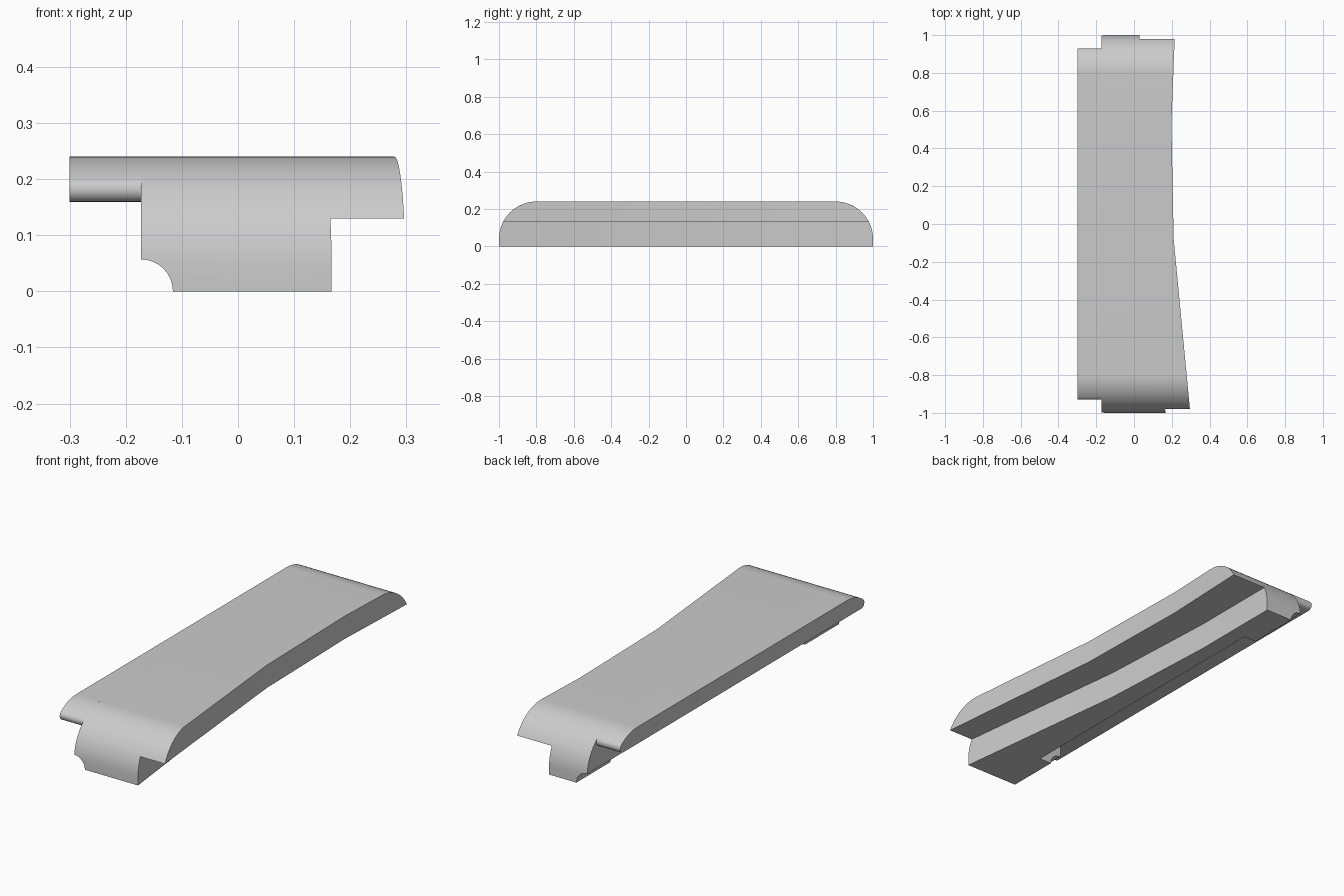
import bpy
import bmesh
from math import sqrt, sin, cos, pi, radians

cube = bpy.data.objects.get("Cube")
if cube:
    bpy.data.objects.remove(cube)

grey = bpy.data.materials.new("plain_grey")
grey.use_nodes = True
grey.diffuse_color = (0.6, 0.6, 0.6, 1)
grey.node_tree.nodes["Principled BSDF"].inputs["Base Color"].default_value = (0.6, 0.6, 0.6, 1)

# Main dimensions
LEFT, STEP, LIP_LEFT, LIP_Z = -0.173, 0.13, -0.30, 0.16
R, CY, CZ = 0.2, 0.8, 0.04          # rounded ends
EDGE_Y = (-1, -0.08, 0.53, 1)       # bends of the side walls
UPPER_X = (0.298, 0.21, 0.198, 0.216)
LOWER_X = (0.167, 0.06, 0.03, 0.03)


def side(y, xs):
    for i in range(3):
        if y <= EDGE_Y[i + 1]:
            t = (y - EDGE_Y[i]) / (EDGE_Y[i + 1] - EDGE_Y[i])
            return xs[i] + t * (xs[i + 1] - xs[i])
    return xs[-1]


def dome(y):
    d = max(0, abs(y) - CY)
    return CZ + sqrt(max(0, R * R - d * d))


def finish(name, bm):
    bmesh.ops.remove_doubles(bm, verts=bm.verts, dist=1e-5)
    bmesh.ops.recalc_face_normals(bm, faces=bm.faces)
    mesh = bpy.data.meshes.new(name)
    bm.to_mesh(mesh)
    bm.free()
    mesh.materials.append(grey)
    obj = bpy.data.objects.new(name, mesh)
    bpy.context.collection.objects.link(obj)
    return obj


def loft(name, ys, low, high, xs):
    """Join rectangular sections along y."""
    bm = bmesh.new()
    rings = []
    for y in ys:
        x, top = side(y, xs), min(high, dome(y))
        rings.append([bm.verts.new(p) for p in
                      ((LEFT, y, low), (x, y, low), (x, y, top), (LEFT, y, top))])
    for a, b in zip(rings, rings[1:]):
        for i in range(4):
            j = (i + 1) % 4
            bm.faces.new((a[i], a[j], b[j], b[i]))
    bm.faces.new(rings[0])
    bm.faces.new(rings[-1])
    return finish(name, bm)


def extrude(name, points, vec):
    bm = bmesh.new()
    face = bm.faces.new([bm.verts.new(p) for p in points])
    new = bmesh.ops.extrude_face_region(bm, geom=[face])["geom"]
    bmesh.ops.translate(bm, vec=vec, verts=[v for v in new if isinstance(v, bmesh.types.BMVert)])
    return finish(name, bm)


def stations(limit):
    arc = [CY + R * sin(i * pi / 32) for i in range(17)]
    arc = [y for y in arc if y < limit - 1e-4] + [limit]
    return sorted([-y for y in arc] + list(EDGE_Y[1:3]) + arc)


# Upper slab and lower body
step_end = CY + sqrt(R * R - (STEP - CZ) ** 2)
upper = loft("upper_slab", stations(step_end), STEP, 1, UPPER_X)
lower_ys = sorted(stations(1) + [-step_end, step_end])
lower = loft("lower_body", lower_ys, 0, STEP, LOWER_X)

# Lip along the left side, with rolled-under ends
r, phi = 0.0225, radians(53)
half = [(CY + R * cos(a), CZ + R * sin(a))
        for a in (pi / 2 + (phi - pi / 2) * i / 10 for i in range(11))]
fy, fz = CY + (R - r) * cos(phi), CZ + (R - r) * sin(phi)
half += [(fy + r * cos(a), fz + r * sin(a))
         for a in (phi - (phi + pi / 2) * i / 8 for i in range(1, 9))]
outline = half + [(-y, z) for y, z in reversed(half)]
lip = extrude("left_lip", [(LIP_LEFT, y, z) for y, z in outline], (LEFT - LIP_LEFT, 0, 0))

# Cutters: long recess under the left side, and cove on the lower left edge
recess = extrude("recess_cutter", [(x, -0.74, z) for x, z in
                 ((-0.4, -0.1), (-0.05, -0.1), (-0.05, LIP_Z), (-0.4, LIP_Z))], (0, 1.48, 0))
cove = extrude("cove_cutter", [(LEFT + 0.057 * cos(i * pi / 16), -1.2, 0.057 * sin(i * pi / 16))
                               for i in range(32)], (0, 2.4, 0))


def cut(obj, cutter):
    cutter.hide_render = True
    cutter.hide_viewport = True
    mod = obj.modifiers.new("cut", "BOOLEAN")
    mod.operation = "DIFFERENCE"
    mod.solver = "EXACT"
    mod.object = cutter


def bake(obj):
    deps = bpy.context.evaluated_depsgraph_get()
    mesh = bpy.data.meshes.new_from_object(obj.evaluated_get(deps))
    obj.modifiers.clear()
    obj.data = mesh


cut(upper, recess)
cut(lower, recess)
cut(lower, cove)
bpy.context.view_layer.update()
bake(upper)
bake(lower)
for helper in (recess, cove):
    bpy.data.objects.remove(helper)

# Smooth curved ends, crisp edges
for obj in (upper, lower, lip):
    bpy.ops.object.select_all(action="DESELECT")
    obj.select_set(True)
    bpy.context.view_layer.objects.active = obj
    bpy.ops.object.shade_smooth_by_angle(angle=radians(30))
